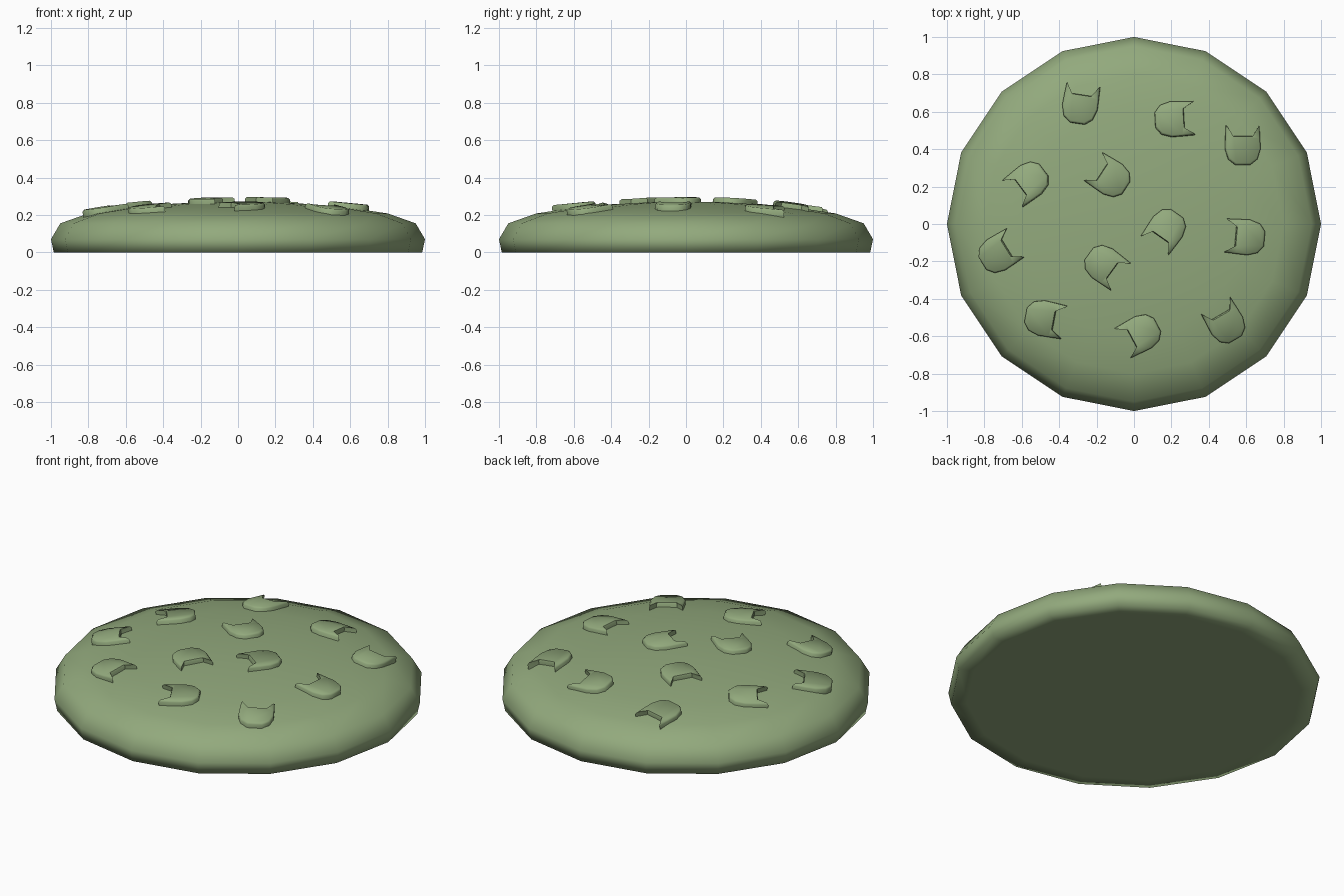
import bpy, bmesh, math
from mathutils import Matrix, Vector

cube = bpy.data.objects.get("Cube")
if cube:
    bpy.data.objects.remove(cube, do_unlink=True)

# One matte green for the whole biscuit
green = bpy.data.materials.new("matcha_green")
green.use_nodes = True
colour = (0.29, 0.40, 0.205, 1)
green.diffuse_color = colour
bsdf = green.node_tree.nodes["Principled BSDF"]
bsdf.inputs["Base Color"].default_value = colour
bsdf.inputs["Roughness"].default_value = 0.8

SIDES = 16
# Radius and height from the underside, round the rim, to the top
PROFILE = [(0.9, 0), (0.985, 0), (1.0, 0.07), (0.95, 0.155), (0.8, 0.208),
           (0.6, 0.238), (0.4, 0.257), (0.2, 0.268)]
TOP = 0.272


def finish(name, bm):
    bmesh.ops.recalc_face_normals(bm, faces=bm.faces)
    mesh = bpy.data.meshes.new(name)
    bm.to_mesh(mesh)
    bm.free()
    mesh.materials.append(green)
    obj = bpy.data.objects.new(name, mesh)
    bpy.context.collection.objects.link(obj)
    return obj


def dome(r):
    """Height and slope of the top surface at a radius."""
    pts = [(0, TOP)] + PROFILE[:1:-1]
    for (r0, z0), (r1, z1) in zip(pts, pts[1:]):
        if r <= r1:
            slope = (z1 - z0) / (r1 - r0)
            return z0 + slope * (r - r0), slope


# Biscuit: a sixteen-sided lathe with a flat underside
bm = bmesh.new()
rings = []
for r, z in PROFILE:
    rings.append([bm.verts.new((r * math.cos(math.tau * i / SIDES),
                                r * math.sin(math.tau * i / SIDES), z))
                  for i in range(SIDES)])
for low, high in zip(rings, rings[1:]):
    for i in range(SIDES):
        j = (i + 1) % SIDES
        bm.faces.new((low[i], low[j], high[j], high[i]))
bm.faces.new(rings[0][::-1])
peak = bm.verts.new((0, 0, TOP))
for i in range(SIDES):
    bm.faces.new((rings[-1][i], rings[-1][(i + 1) % SIDES], peak))
biscuit = finish("biscuit", bm)
for p in biscuit.data.polygons:
    p.use_smooth = True

# Half outline of a cat-head chip, ears towards +y
HALF = [(0.04, -0.105), (0.078, -0.075), (0.095, -0.02), (0.093, 0.04),
        (0.09, 0.105), (0.055, 0.05)]
OUTLINE = HALF + [(-x, y) for x, y in reversed(HALF)]
# Position and the direction the ears point, in degrees
CHIPS = [(-0.286, 0.64, 81), (0.217, 0.56, 3), (0.58, 0.42, 90),
         (-0.565, 0.225, 217), (-0.13, 0.25, 147), (-0.72, -0.155, 32),
         (-0.155, -0.22, -36), (0.17, -0.03, 235), (0.592, -0.07, 175),
         (-0.475, -0.505, -11), (0.032, -0.587, 208), (0.488, -0.526, 120)]


def cat_chip(index, x, y, angle):
    bm = bmesh.new()
    layers = [[bm.verts.new((px * s, py * s, h)) for px, py in OUTLINE]
              for s, h in ((1, -0.015), (1, 0.016), (0.92, 0.025))]
    n = len(OUTLINE)
    for low, high in zip(layers, layers[1:]):
        for i in range(n):
            j = (i + 1) % n
            bm.faces.new((low[i], low[j], high[j], high[i]))
    bm.faces.new(layers[0][::-1])
    bm.faces.new(layers[-1])
    chip = finish(f"cat_chip_{index}", bm)
    # Lay the chip on the dome, tilted with the surface
    r = math.hypot(x, y)
    z, slope = dome(r)
    normal = Vector((-slope * x / r, -slope * y / r, 1))
    tilt = Vector((0, 0, 1)).rotation_difference(normal).to_matrix().to_4x4()
    chip.data.transform(Matrix.Translation((x, y, z)) @ tilt
                        @ Matrix.Rotation(math.radians(angle - 90), 4, 'Z'))
    return chip


chips = [cat_chip(i + 1, *c) for i, c in enumerate(CHIPS)]
bpy.ops.object.select_all(action='DESELECT')
for chip in chips:
    chip.select_set(True)
bpy.context.view_layer.objects.active = chips[0]
bpy.ops.object.shade_smooth_by_angle(angle=math.radians(50))
